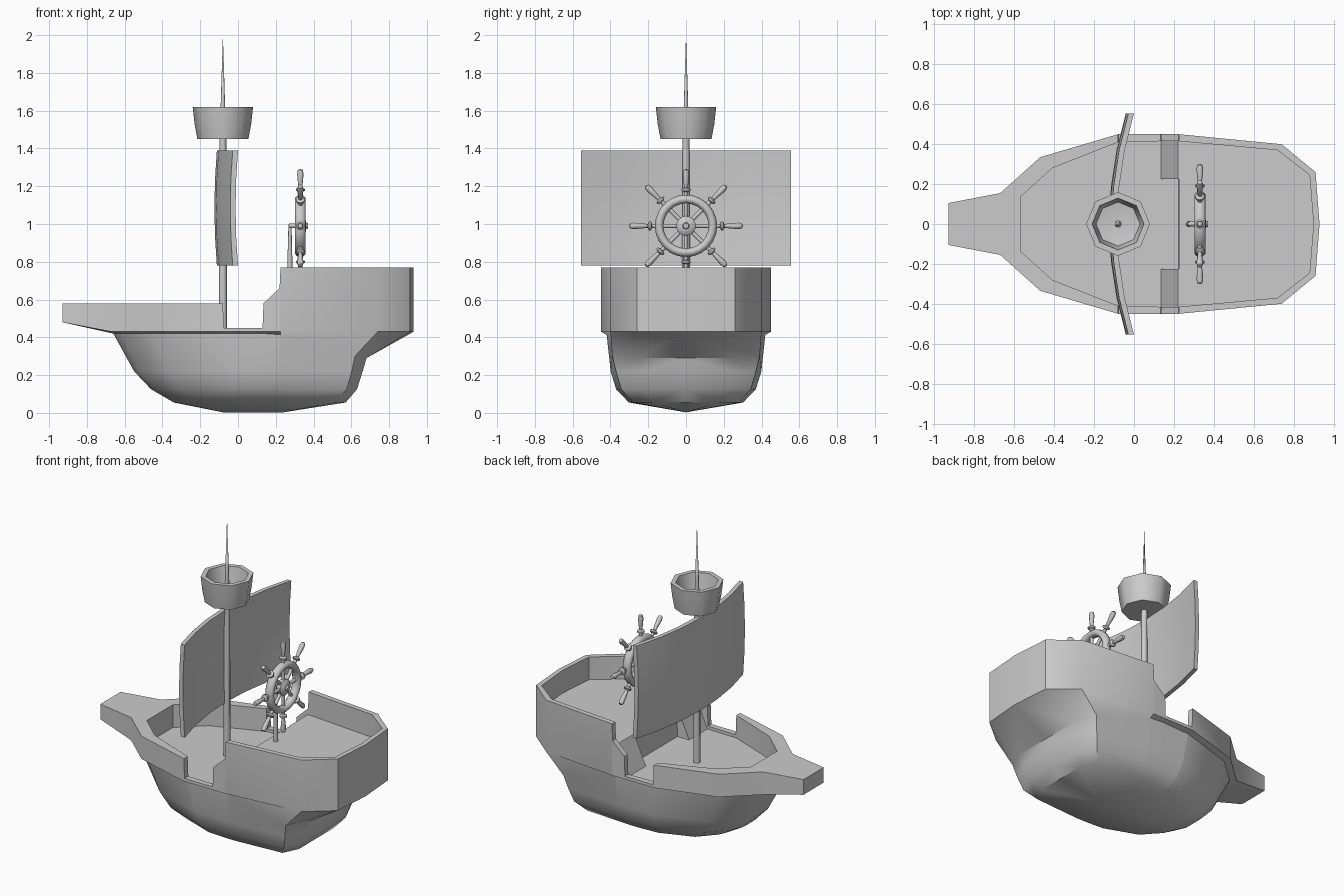
import bpy, bmesh, math
from mathutils import Matrix, Vector

if "Cube" in bpy.data.objects:
    bpy.data.objects.remove(bpy.data.objects["Cube"])


def finish(name, bm, angle=35):
    bmesh.ops.remove_doubles(bm, verts=bm.verts, dist=1e-4)
    bmesh.ops.recalc_face_normals(bm, faces=bm.faces)
    me = bpy.data.meshes.new(name)
    bm.to_mesh(me)
    bm.free()
    ob = bpy.data.objects.new(name, me)
    bpy.context.collection.objects.link(ob)
    bpy.ops.object.select_all(action='DESELECT')
    ob.select_set(True)
    bpy.context.view_layer.objects.active = ob
    bpy.ops.object.shade_smooth_by_angle(angle=math.radians(angle))
    return ob


def grid(bm, rows, close=False):
    """Skin a list of equally long point rows with quads."""
    vs = [[bm.verts.new(p) for p in row] for row in rows]
    n = len(vs)
    for i in range(n if close else n - 1):
        a, b = vs[i], vs[(i + 1) % n]
        for j in range(len(a) - 1):
            bm.faces.new((a[j], b[j], b[j + 1], a[j + 1]))


def lathe(bm, profile, sides, matrix):
    """Revolve (radius, height) points about local z."""
    rows = []
    for i in range(sides):
        t = 2 * math.pi * i / sides
        rows.append([matrix @ Vector((r * math.cos(t), r * math.sin(t), h)) for r, h in profile])
    grid(bm, rows, close=True)


# Hull stations, bow to stern: rail outer x,y / rail inner x,y / rail top z / lower hull x,y
stations = [
    (-.93, 0, -.57, 0, .58, -.66, 0),
    (-.93, .105, -.57, .10, .58, -.66, .07),
    (-.67, .155, -.57, .135, .58, -.62, .15),
    (-.47, .335, -.41, .28, .58, -.45, .30),
    (-.08, .45, -.08, .41, .58, -.08, .41),
    (-.075, .45, -.075, .41, .45, -.075, .41),
    (.13, .45, .13, .415, .45, .13, .42),
    (.135, .45, .135, .415, .58, .135, .42),
    (.22, .45, .22, .415, .66, .22, .42),
    (.225, .45, .225, .415, .77, .225, .42),
    (.74, .40, .72, .37, .77, .62, .39),
    (.91, .26, .88, .245, .77, .68, .25),
    (.93, 0, .90, 0, .77, .68, 0),
]
# Lower hull rings, keel upward: front x, back x, width scale, z
rings = [(-.08, .24, 0, .003), (-.34, .57, .72, .055), (-.46, .63, .88, .125), (-.55, .66, .95, .22)]
PIVOT = .1
columns = []
for ox, oy, ix, iy, top, lx, ly in stations:
    col = []
    for xf, xb, ys, z in rings:
        s = (xf - PIVOT) / (-.66 - PIVOT) if lx < PIVOT else (xb - PIVOT) / (.68 - PIVOT)
        col.append((PIVOT + (lx - PIVOT) * s, ly * ys, z))
    col.append((lx, ly, .42 - .13 * min(1, max(0, (lx - .2) / .46))))
    col.append((ox, oy, .48 if ox < -.9 else .43))
    col.append((ox, oy, top))
    # inner rail face, raised aft deck and the recess in its front slope
    hi = .43 if ix < .2 else .62
    lo = .43 if ix < .222 else .62
    my = min(.225, iy)
    col += [(ix, iy, top), (ix, iy, hi), (ix, my, hi), (ix, my, lo), (ix, 0, lo)]
    columns.append(col)
bm = bmesh.new()
grid(bm, columns)
geom = bm.verts[:] + bm.edges[:] + bm.faces[:]
half = bmesh.ops.duplicate(bm, geom=geom)["geom"]
bmesh.ops.scale(bm, vec=(1, -1, 1), verts=[g for g in half if isinstance(g, bmesh.types.BMVert)])
bmesh.ops.remove_doubles(bm, verts=bm.verts, dist=1e-4)
bmesh.ops.dissolve_degenerate(bm, edges=bm.edges, dist=1e-4)
finish("hull", bm, 40)

# Mast with pointed top
at_mast = Matrix.Translation((-.08, 0, 0))
bm = bmesh.new()
lathe(bm, [(0, .42), (.022, .42), (.018, 1.46), (.012, 1.62), (0, 2.0)], 8, at_mast)
finish("mast", bm, 50)

# Octagonal lookout basket
bm = bmesh.new()
lathe(bm, [(0, 1.45), (.135, 1.45), (.15, 1.53), (.16, 1.62), (.13, 1.62), (.11, 1.51), (0, 1.49)], 8, at_mast)
finish("lookout_basket", bm, 50)

# Sail: plate bowed in both directions
bm = bmesh.new()
NY, NZ, THICK = 6, 4, .028


def sail_row(y):
    pts = []
    for k in range(NZ + 1):
        v = 2 * k / NZ - 1
        pts.append((-.125 + .084 * (y / .555) ** 2 + .013 * v * v, y, 1.085 + .305 * v))
    back = [(x + THICK, yy, z) for x, yy, z in reversed(pts)]
    return pts + back + pts[:1]


rows = [sail_row(.555 * (2 * j / NY - 1)) for j in range(NY + 1)]
grid(bm, rows)
for row in (rows[0], rows[-1]):
    bm.faces.new([bm.verts.new(p) for p in row[:-1]])
finish("sail", bm, 40)

# Steering wheel: rim, hub, eight spokes with turned handles
centre = Matrix.Translation((.33, 0, .99)) @ Matrix.Rotation(math.pi / 2, 4, 'Y')
bm = bmesh.new()
rim = [(.142 + .023 * math.cos(a), .029 * math.sin(a)) for a in [2 * math.pi * i / 10 for i in range(11)]]
lathe(bm, rim, 24, centre)
finish("wheel_rim", bm, 60)

bm = bmesh.new()
lathe(bm, [(0, -.028), (.035, -.028), (.052, -.014), (.052, .014), (.035, .028), (.018, .03), (.014, .04), (0, .042)],
      16, centre)
finish("wheel_hub", bm)

handle = [(0, .03), (.011, .03), (.011, .18), (.024, .186), (.024, .196), (.010, .203),
          (.013, .23), (.017, .275), (.013, .296), (0, .302)]
bm = bmesh.new()
for i in range(8):
    spin = Matrix.Translation((.33, 0, .99)) @ Matrix.Rotation(i * math.pi / 4, 4, 'X')
    lathe(bm, handle, 8, spin)
finish("wheel_spokes", bm, 50)

# Wheel post and axle
bm = bmesh.new()
lathe(bm, [(0, .60), (.015, .60), (.012, .85), (.008, 1.0), (0, 1.0)], 8, Matrix.Translation((.275, 0, 0)))
lathe(bm, [(0, -.06), (.012, -.06), (.012, 0), (0, 0)], 8, centre)
finish("wheel_post", bm, 50)
